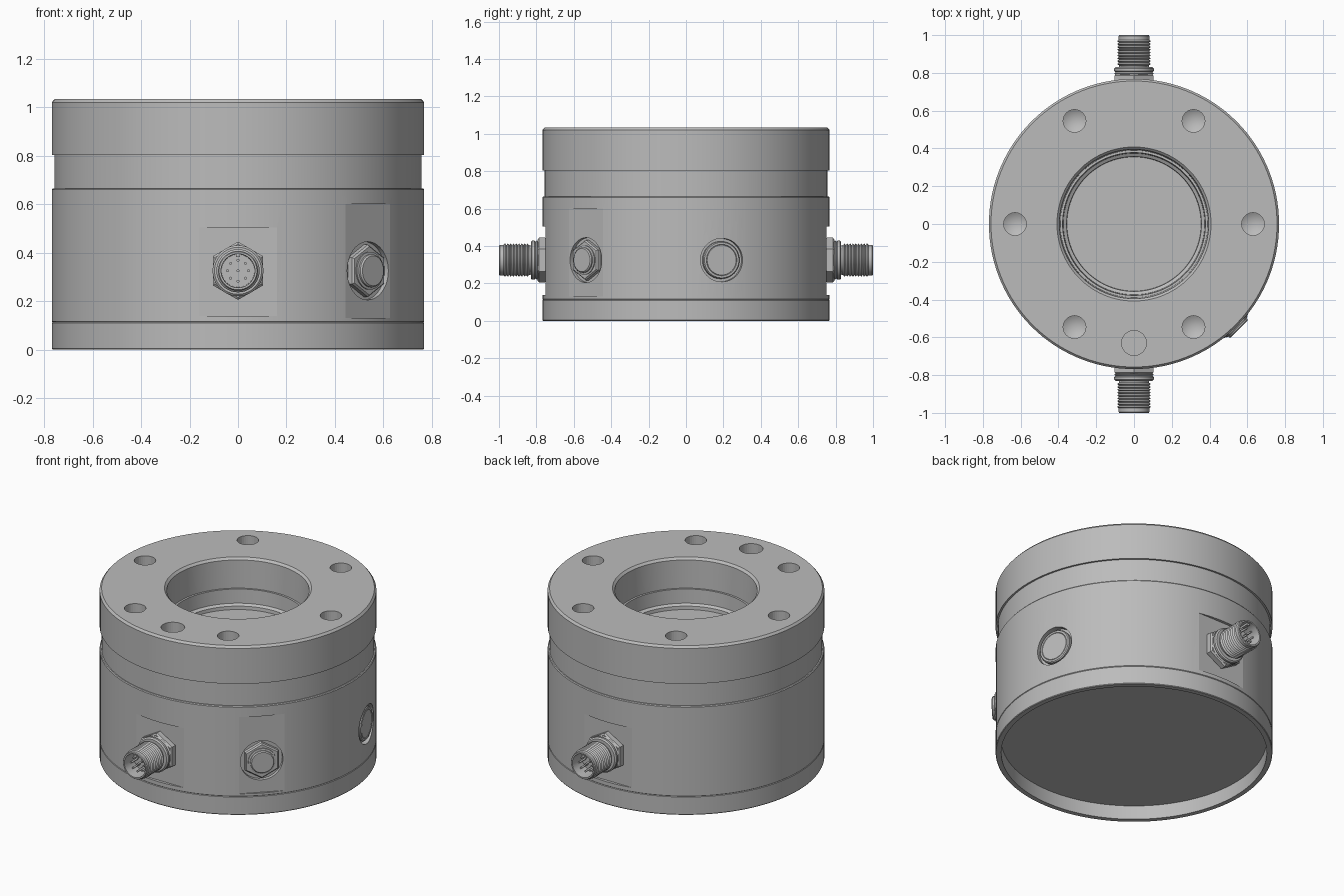
import bpy, bmesh
from math import radians, cos, sin, pi
from mathutils import Matrix

if "Cube" in bpy.data.objects:
    bpy.data.objects.remove(bpy.data.objects["Cube"])

grey = bpy.data.materials.new("machined grey")
grey.use_nodes = True
colour = (0.5, 0.5, 0.5, 1)
grey.diffuse_color = colour
grey.node_tree.nodes["Principled BSDF"].inputs["Base Color"].default_value = colour

PORT_Z = 0.325


def outward(angle):
    """Frame whose local z points radially out of the housing at port height."""
    return (Matrix.Translation((0, 0, PORT_Z)) @ Matrix.Rotation(radians(angle), 4, 'Z')
            @ Matrix.Rotation(pi / 2, 4, 'Y'))


def finish(bm, name, matrix):
    bmesh.ops.transform(bm, matrix=matrix, verts=bm.verts)
    bmesh.ops.recalc_face_normals(bm, faces=bm.faces)
    mesh = bpy.data.meshes.new(name)
    bm.to_mesh(mesh)
    bm.free()
    mesh.materials.append(grey)
    obj = bpy.data.objects.new(name, mesh)
    bpy.context.collection.objects.link(obj)
    return obj


def lathe(name, profile, sides=48, matrix=Matrix()):
    """Revolve (radius, height) points, starting and ending on the axis."""
    bm = bmesh.new()
    rings = []
    for r, h in profile:
        count = sides if r > 0 else 1
        rings.append([bm.verts.new((r * cos(2 * pi * i / sides), r * sin(2 * pi * i / sides), h))
                      for i in range(count)])
    for a, b in zip(rings, rings[1:]):
        for i in range(sides):
            j = (i + 1) % sides
            quad = [a[i % len(a)], a[j % len(a)], b[j % len(b)], b[i % len(b)]]
            bm.faces.new(list(dict.fromkeys(quad)))
    return finish(bm, name, matrix)


def cylinder(name, radius, low, high, sides=48, matrix=Matrix()):
    return lathe(name, [(0, low), (radius, low), (radius, high), (0, high)], sides, matrix)


def box(name, size, centre, matrix):
    bm = bmesh.new()
    bmesh.ops.create_cube(bm, size=1)
    return finish(bm, name, matrix @ Matrix.Translation(centre) @ Matrix.Diagonal((*size, 1)))


def activate(obj):
    bpy.ops.object.select_all(action='DESELECT')
    obj.select_set(True)
    bpy.context.view_layer.objects.active = obj


def cut(obj, cutter):
    cutter.hide_render = True
    mod = obj.modifiers.new("cut", 'BOOLEAN')
    mod.operation = 'DIFFERENCE'
    mod.solver = 'EXACT'
    mod.object = cutter
    activate(obj)
    bpy.ops.object.modifier_apply(modifier=mod.name)
    bpy.data.objects.remove(cutter)


def smooth(obj, angle):
    activate(obj)
    bpy.ops.object.shade_smooth_by_angle(angle=radians(angle))


# Housing: recessed underside, waist groove, chamfered rim and stepped bore
housing = lathe("housing", [
    (0, 0.085), (0.737, 0.085), (0.737, 0), (0.765, 0), (0.768, 0.004),
    (0.768, 0.11), (0.765, 0.113), (0.768, 0.116), (0.768, 0.66), (0.764, 0.665),
    (0.757, 0.665), (0.757, 0.803), (0.768, 0.803), (0.768, 1.02), (0.757, 1.033),
    (0.408, 1.033), (0.395, 1.02), (0.39, 0.85), (0.378, 0.85),
    (0.374, 0.765), (0.357, 0.755), (0.355, 0.735), (0, 0.735)], 120)

# Bolt holes with conical bottoms and one flat dowel hole
for k in range(6):
    a = k * pi / 3
    spot = Matrix.Translation((0.63 * cos(a), 0.63 * sin(a), 0))
    cut(housing, lathe("bolt_cutter", [(0, 0.85), (0.06, 0.885), (0.06, 1.1), (0, 1.1)], 32, spot))
cut(housing, cylinder("dowel_cutter", 0.066, 0.9, 1.1, 32, Matrix.Translation((0, -0.63, 0))))

# Flats behind the connectors and the angled port
for angle in (-90, 90):
    cut(housing, box("flat_cutter", (0.365, 0.8, 0.2), (0.003, 0, 0.851), outward(angle)))
cut(housing, box("flat_cutter", (0.47, 0.8, 0.2), (-0.04, 0, 0.857), outward(-45)))

# Pockets for the two plugs
cut(housing, cylinder("pocket_cutter", 0.12, 0.735, 0.9, 48, outward(-45)))
cut(housing, cylinder("pocket_cutter", 0.116, 0.735, 0.9, 48, outward(14.5)))
smooth(housing, 8)

# Threaded connectors, front and back
thread = []
for k in range(9):
    h = 0.84 + k * 0.015
    thread += [(0.08, h), (0.089, h + 0.0075)]
shell = ([(0, 0.74), (0.078, 0.74), (0.078, 0.83)] + thread +
         [(0.082, 0.975), (0.082, 0.995), (0.078, 1.0), (0.07, 1.0), (0.068, 0.91), (0, 0.91)])
for side, angle in (("front", -90), ("back", 90)):
    frame = outward(angle)
    smooth(lathe(side + "_connector", shell, 40, frame), 25)
    nut = lathe(side + "_nut", [(0, 0.745), (0.112, 0.745), (0.12, 0.755), (0.12, 0.785),
                                (0.11, 0.793), (0, 0.793)], 6, frame)
    smooth(nut, 15)
    collar = lathe(side + "_collar", [(0, 0.79), (0.098, 0.79), (0.105, 0.797), (0.098, 0.804),
                                      (0.105, 0.811), (0.105, 0.823), (0.097, 0.83), (0, 0.83)],
                   40, frame)
    smooth(collar, 25)
    # Contact pins: one in the centre and a ring of eight
    spots = [(0, 0)] + [(0.043 * cos(k * pi / 4), 0.043 * sin(k * pi / 4)) for k in range(8)]
    for n, (px, py) in enumerate(spots):
        pin = cylinder(f"{side}_pin_{n}", 0.006, 0.9, 0.975, 10,
                       frame @ Matrix.Translation((px, py, 0)))
        smooth(pin, 40)
    key = box(side + "_key", (0.014, 0.018, 0.08), (-0.064, 0, 0.945), frame)

# Angled port plug: hex seat with a raised round cap
frame = outward(-45)
smooth(lathe("port_seat", [(0, 0.73), (0.108, 0.73), (0.108, 0.758), (0.1, 0.766), (0, 0.766)],
             6, frame), 15)
smooth(lathe("port_cap", [(0, 0.76), (0.078, 0.76), (0.078, 0.772), (0.068, 0.774),
                          (0.068, 0.782), (0.062, 0.788), (0, 0.788)], 40, frame), 25)

# Side plug: nearly flush disc with a shallow ring
smooth(lathe("side_plug", [(0, 0.73), (0.1, 0.73), (0.1, 0.756), (0.095, 0.762), (0.084, 0.762),
                           (0.082, 0.759), (0.08, 0.762), (0, 0.762)], 48, outward(14.5)), 25)
